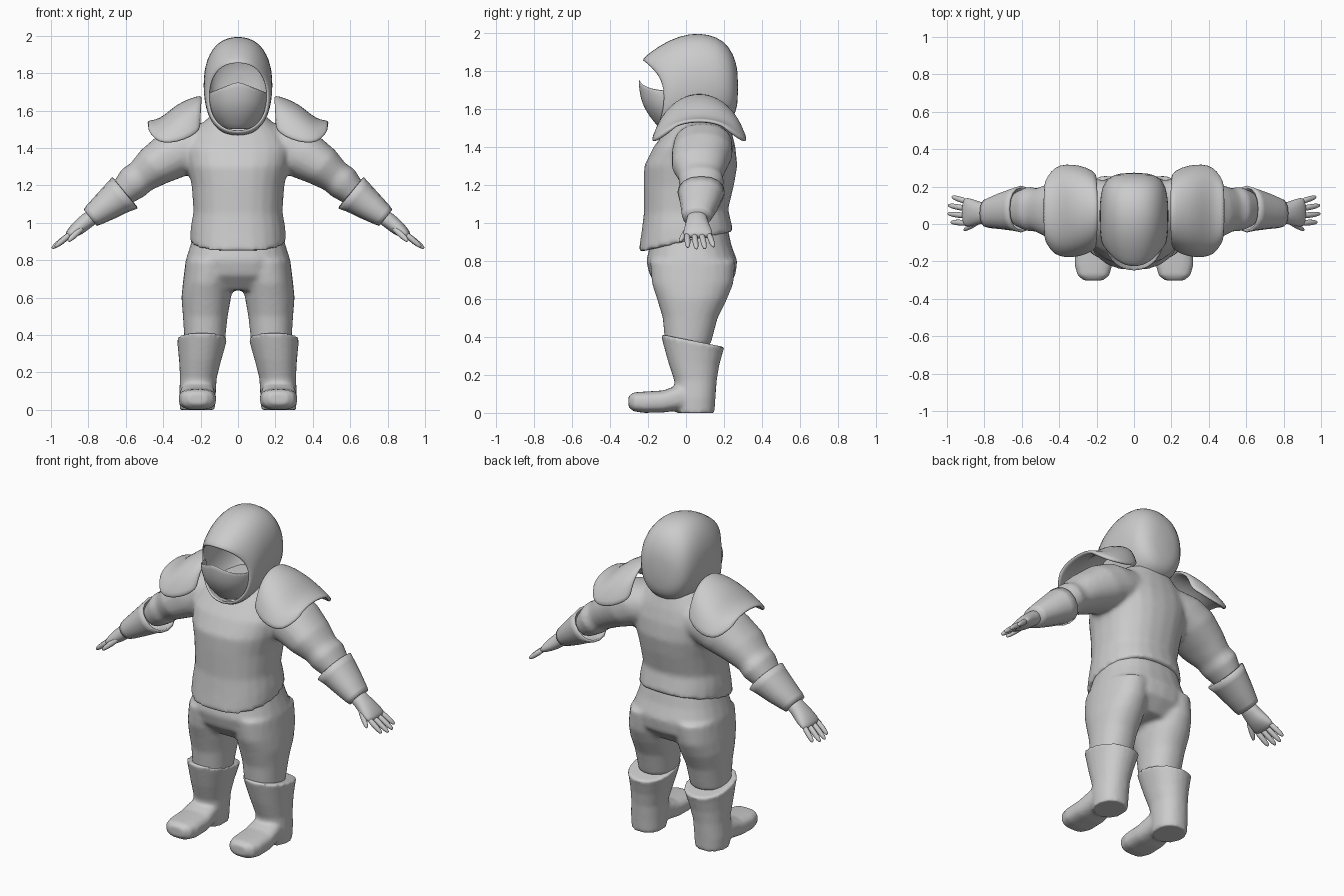
import bpy, bmesh, math
from mathutils import Vector

if "Cube" in bpy.data.objects:
    bpy.data.objects.remove(bpy.data.objects["Cube"])

GREY = (0.6, 0.6, 0.6, 1)
grey = bpy.data.materials.new("plain grey")
grey.use_nodes = True
grey.diffuse_color = GREY
grey.node_tree.nodes["Principled BSDF"].inputs["Base Color"].default_value = GREY

X, Y, Z = Vector((1, 0, 0)), Vector((0, 1, 0)), Vector((0, 0, 1))
ARM_U = Vector((0.63, 0, 0.78))


def power(v, p):
    return math.copysign(abs(v) ** (2 / p), v)


def skin(bm, rows, closed=True, start=False, end=False):
    """Join rows of points with quads, with optional end caps."""
    vs = [[bm.verts.new(p) for p in row] for row in rows]
    n = len(vs[0])
    for a, b in zip(vs, vs[1:]):
        for i in range(n if closed else n - 1):
            j = (i + 1) % n
            bm.faces.new((a[i], a[j], b[j], b[i]))
    if start:
        bm.faces.new(vs[0][::-1])
    if end:
        bm.faces.new(vs[-1])


def loft(bm, rings, u=X, v=Y, p=2.2, n=24, side=1, start=True):
    """Rings are x, y, z, half size along u, half size along v, tilt."""
    rows = []
    for x, y, z, a, b, *tilt in rings:
        lean = v + Z * (tilt[0] if tilt else 0)
        row = []
        for i in range(n):
            t = math.tau * i / n
            q = Vector((x, y, z)) + u * a * power(math.cos(t), p) + lean * b * power(math.sin(t), p)
            row.append((q.x * side, q.y, q.z))
        rows.append(row)
    skin(bm, rows, True, start, True)


def finish(name, bm, voxel=0, thick=0, subdiv=0, mirror=False, relax=4):
    bmesh.ops.recalc_face_normals(bm, faces=bm.faces)
    me = bpy.data.meshes.new(name)
    bm.to_mesh(me)
    bm.free()
    me.materials.append(grey)
    ob = bpy.data.objects.new(name, me)
    bpy.context.collection.objects.link(ob)
    for f in me.polygons:
        f.use_smooth = True
    if thick:
        m = ob.modifiers.new("thickness", 'SOLIDIFY')
        m.thickness, m.offset = thick, -1
    if voxel:
        m = ob.modifiers.new("fuse", 'REMESH')
        m.mode, m.voxel_size, m.use_smooth_shade = 'VOXEL', voxel, True
        m = ob.modifiers.new("relax", 'SMOOTH')
        m.factor, m.iterations = 0.5, relax
    if subdiv:
        m = ob.modifiers.new("round", 'SUBSURF')
        m.levels = m.render_levels = subdiv
    if mirror:
        m = ob.modifiers.new("mirror", 'MIRROR')
        m.use_mirror_merge = False
    return ob


# Tunic: torso and sleeves fused together
bm = bmesh.new()
loft(bm, [(0, 0, .9, .258, .25, .22), (0, 0, .98, .252, .235, .15), (0, 0, 1.06, .238, .222, .05),
          (0, .015, 1.2, .248, .238), (0, .025, 1.3, .27, .245), (0, .045, 1.4, .29, .215),
          (0, .065, 1.48, .25, .175), (0, .08, 1.57, .15, .13)], p=2.3)
for s in (1, -1):
    loft(bm, [(.12, .09, 1.43, .13, .14), (.24, .09, 1.41, .14, .155), (.34, .085, 1.365, .135, .16),
              (.45, .07, 1.3, .112, .145), (.52, .075, 1.245, .09, .115), (.56, .08, 1.215, .095, .12),
              (.63, .08, 1.15, .07, .09)], u=ARM_U, side=s)
finish("tunic", bm, voxel=.014, relax=6)

# Trousers: hips and legs fused together
bm = bmesh.new()
loft(bm, [(0, .02, .97, .23, .2), (0, .025, .88, .255, .215), (0, .03, .8, .28, .24),
          (0, .035, .72, .27, .225), (0, .035, .64, .2, .15)], p=2.4)
for s in (1, -1):
    loft(bm, [(.15, .035, .8, .13, .225), (.165, .035, .68, .13, .215), (.17, .032, .6, .133, .185),
              (.175, .022, .5, .12, .145), (.178, .01, .36, .108, .12)], side=s)
finish("trousers", bm, voxel=.014, relax=6)

# Boots: flared shaft, heel and rounded foot
bm = bmesh.new()
loft(bm, [(.193, .035, .38, .135, .168, -.2), (.195, .035, .345, .128, .158, -.18),
          (.203, .04, .26, .112, .135, -.08), (.212, .05, .17, .098, .112),
          (.217, .05, .08, .098, .105), (.217, .05, 0, .094, .1)])
loft(bm, [(.217, .09, .075, .085, .06), (.217, -.03, .082, .092, .068), (.217, -.12, .06, .1, .058),
          (.217, -.22, .056, .1, .056), (.217, -.275, .058, .085, .05), (.217, -.302, .06, .05, .03)],
     v=Z, p=2.8)
finish("boots", bm, voxel=.011, mirror=True, relax=3)

# Gauntlets with open flared cuffs
bm = bmesh.new()
loft(bm, [(.605, .08, 1.16, .108, .125), (.64, .078, 1.137, .097, .115), (.71, .07, 1.085, .08, .098),
          (.77, .06, 1.042, .064, .082), (.79, .058, 1.027, .056, .075)],
     u=ARM_U, n=16, start=False)
finish("gauntlets", bm, thick=.014, mirror=True)

# Hands: palm, four fingers and a thumb
bm = bmesh.new()
loft(bm, [(.76, .058, 1.045, .045, .055), (.81, .058, 1.01, .042, .055), (.85, .06, .975, .042, .07),
          (.89, .063, .945, .03, .08), (.915, .063, .925, .018, .075)], u=ARM_U, n=16)


def digit(base, tip, r):
    a, b = Vector(base), Vector(tip)
    steps = ((0, 1), (.5, 1.05), (.85, .85), (1, .4))
    loft(bm, [(*a.lerp(b, t), r * k, r * k) for t, k in steps], u=ARM_U, n=8, p=2)


for i in range(4):
    reach = (0, .016, .014, -.006)[i]
    digit((.89, .005 + .038 * i, .945), (.98 + reach, .01 + .045 * i, .87 - reach * .5), .017)
digit((.82, .02, .985), (.91, -.032, .9), .018)
finish("hands", bm, subdiv=1, mirror=True)

# Shoulder guards: arched shells with a flared outer lip
bm = bmesh.new()
rows = []
for x, ridge, half, low in ((.195, 1.685, .19, 1.5), (.25, 1.67, .228, 1.46), (.33, 1.635, .245, 1.432),
                            (.4, 1.57, .24, 1.43), (.445, 1.55, .21, 1.445), (.485, 1.548, .14, 1.5)):
    row = []
    for i in range(13):
        t = math.pi * (i / 12 - .5)
        lip = .012 if i in (0, 12) else 0
        row.append((x, .07 + (half + lip) * math.sin(t), low + (ridge - low) * math.cos(t)))
    rows.append(row)
skin(bm, rows, closed=False)
finish("shoulder_guards", bm, thick=.022, subdiv=1, mirror=True)

# Hood: rings from the face opening back, with a peak over the brow
bm = bmesh.new()
rows = []
for y, w, top, low, peak, chin in ((-.12, .162, 1.86, 1.485, -.115, -.045), (-.1, .176, 1.9, 1.465, -.09, -.04),
                                   (-.05, .183, 1.965, 1.46, -.04, -.02), (.02, .186, 2.0, 1.47, 0, 0),
                                   (.12, .185, 1.995, 1.5, 0, 0), (.2, .172, 1.96, 1.52, 0, 0),
                                   (.25, .14, 1.89, 1.55, 0, 0), (.275, .07, 1.8, 1.62, 0, 0)):
    row = []
    for i in range(24):
        t = math.tau * i / 24
        s = math.sin(t)
        mid, half = (top + low) / 2, (top - low) / 2
        row.append((w * power(math.cos(t), 2.3), y + s * s * (peak if s > 0 else chin),
                    mid + half * power(s, 2.2)))
    rows.append(row)
skin(bm, rows, end=True)
finish("hood", bm, thick=.016, subdiv=1)

# Face mask: a curved plate rising to a point over the nose
bm = bmesh.new()
rows = []
for z, drop, w, front, back in ((1.757, .06, .155, -.252, -.1), (1.7, .03, .158, -.247, -.09),
                                (1.63, .01, .155, -.235, -.08), (1.56, 0, .13, -.195, -.07),
                                (1.495, 0, .08, -.14, -.05)):
    row = []
    for i in range(13):
        t = math.pi * (i / 12 - .5)
        k = abs(math.sin(t))
        row.append((w * math.sin(t), back + (front - back) * math.cos(t), z - drop * k))
    rows.append(row)
skin(bm, rows, closed=False)
finish("face_mask", bm, thick=.01, subdiv=1)
